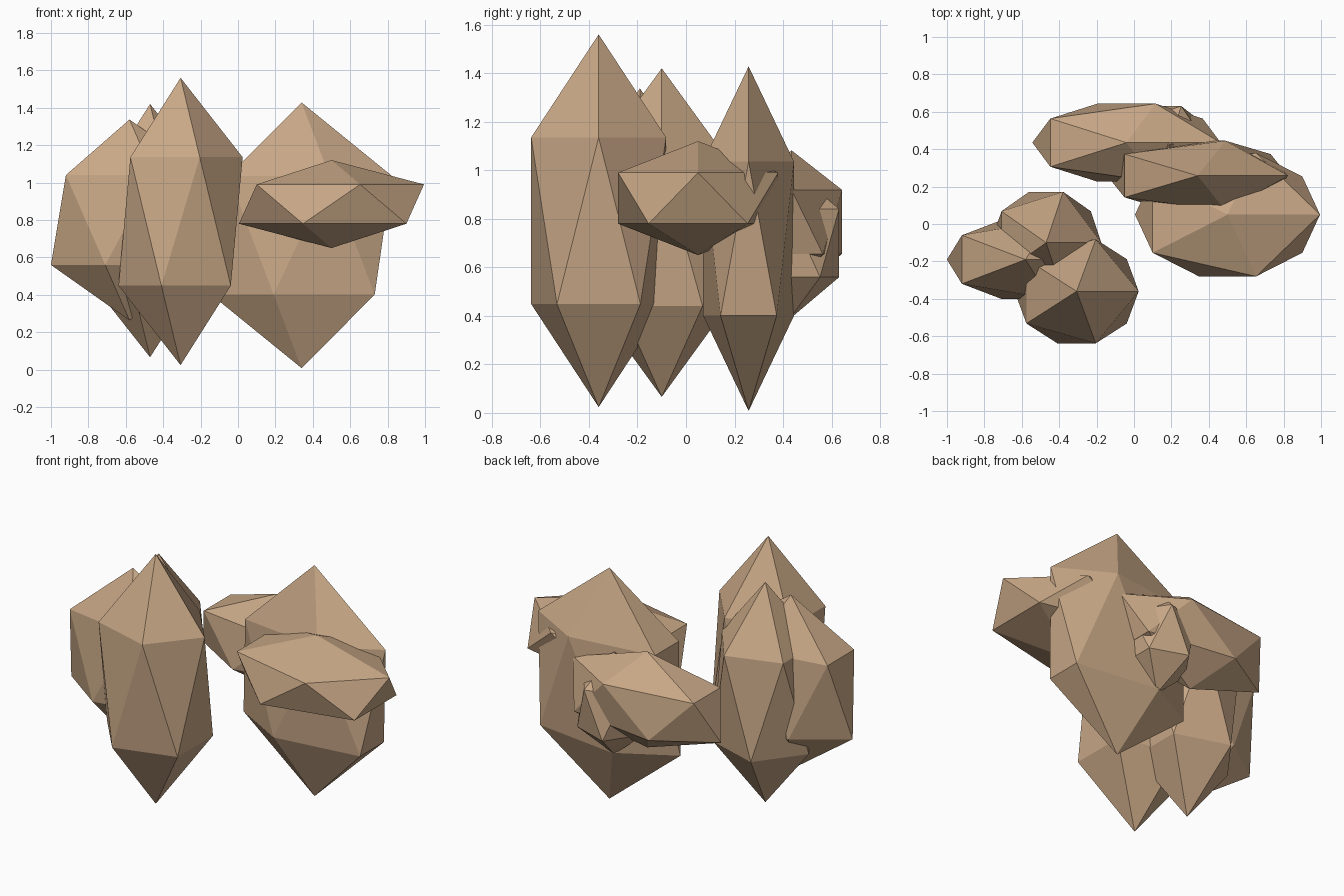
import bpy

if "Cube" in bpy.data.objects:
    bpy.data.objects.remove(bpy.data.objects["Cube"])

# Shared tan material
mat = bpy.data.materials.new("tan")
mat.diffuse_color = (0.58, 0.39, 0.24, 1)
mat.use_nodes = True
mat.node_tree.nodes["Principled BSDF"].inputs["Base Color"].default_value = mat.diffuse_color

# Faceted lumps: name, centre, radii of a stretched icosahedron
lumps = [
    ("tall_front_lump", (-0.307, -0.36, 0.792), (0.371, 0.327, 0.768)),
    ("tall_back_lump", (-0.47, -0.10, 0.743), (0.33, 0.32, 0.677)),
    ("left_side_lump", (-0.58, -0.19, 0.80), (0.47, 0.247, 0.537)),
    ("large_right_lump", (0.34, 0.258, 0.718), (0.54, 0.22, 0.71)),
    ("flat_right_lump", (0.50, 0.05, 0.885), (0.553, 0.388, 0.235)),
    ("flat_back_lump", (-0.04, 0.435, 0.787), (0.563, 0.245, 0.295)),
    ("small_back_lump", (0.19, 0.425, 0.70), (0.225, 0.242, 0.315)),
]

for name, centre, radii in lumps:
    bpy.ops.mesh.primitive_ico_sphere_add(subdivisions=1, radius=1, location=centre)
    ob = bpy.context.object
    ob.name = name
    ob.scale = radii
    ob.data.materials.append(mat)
    bpy.ops.object.transform_apply(location=False, rotation=False, scale=True)
